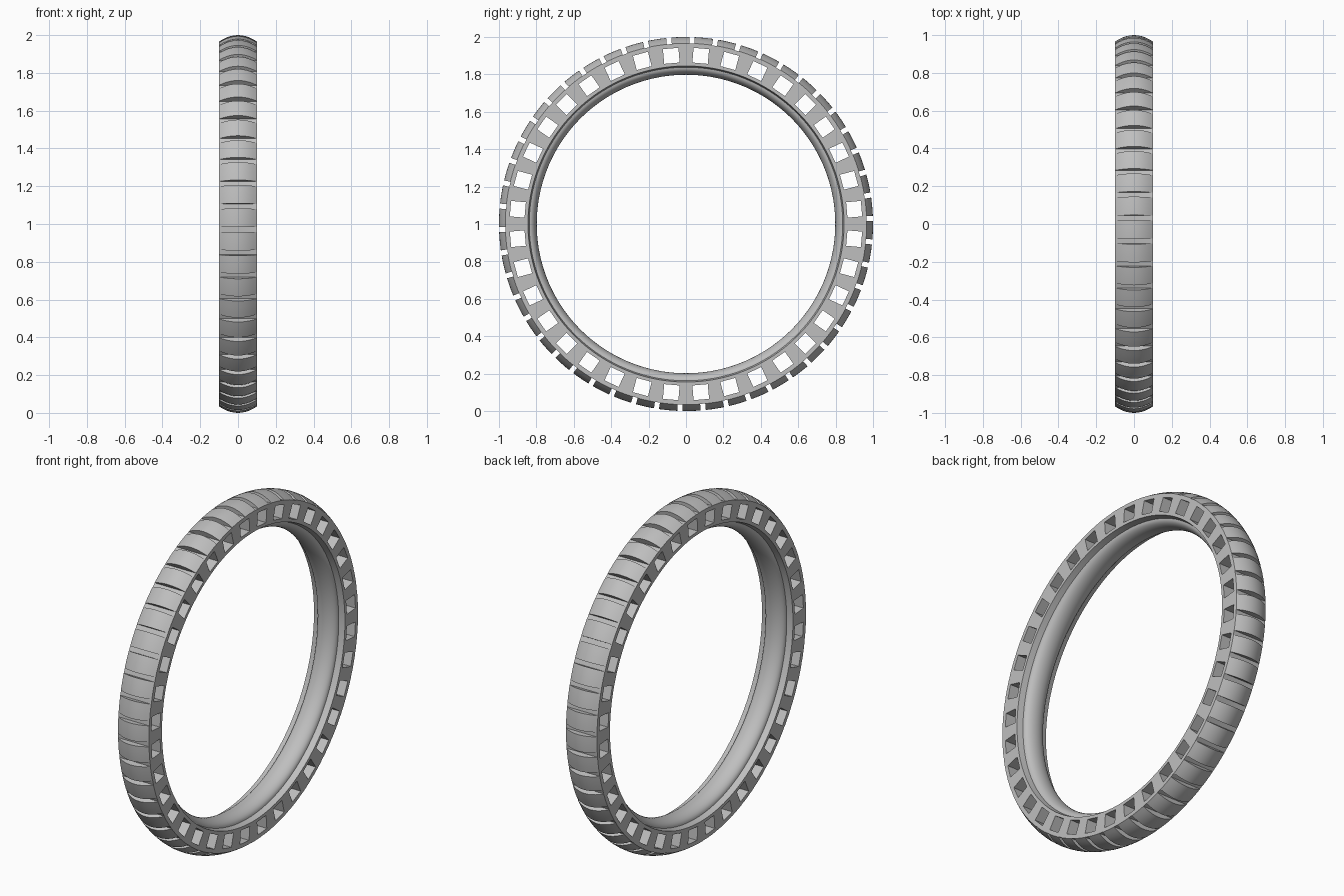
import bpy, bmesh, math
from mathutils import Matrix, Vector

cube = bpy.data.objects.get("Cube")
if cube:
    bpy.data.objects.remove(cube, do_unlink=True)

CENTRE = Vector((0, 0, 1))
HALF_W = 0.1
SEGMENTS = 180

rubber = bpy.data.materials.new("grey_rubber")
rubber.use_nodes = True
grey = (0.52, 0.52, 0.52, 1)
rubber.diffuse_color = grey
rubber.node_tree.nodes["Principled BSDF"].inputs["Base Color"].default_value = grey


def make_object(name, bm):
    bmesh.ops.recalc_face_normals(bm, faces=bm.faces)
    mesh = bpy.data.meshes.new(name)
    bm.to_mesh(mesh)
    bm.free()
    mesh.materials.append(rubber)
    obj = bpy.data.objects.new(name, mesh)
    bpy.context.collection.objects.link(obj)
    return obj


def tyre_profile():
    """Closed (x, radius) section: domed tread, flat walls, rounded inner bead."""
    steps = 10
    tread = [(HALF_W * t, 1 - 0.034 * t * t)
             for t in (-1 + 2 * i / steps for i in range(steps + 1))]
    bead = [(0.065 * math.cos(a), 0.838 - 0.04 * math.sin(a))
            for a in (math.pi * i / 14 for i in range(15))]
    return tread + [(HALF_W, 0.845)] + bead + [(-HALF_W, 0.845)]


def revolve(name, profile):
    bm = bmesh.new()
    rings = []
    for i in range(SEGMENTS):
        a = 2 * math.pi * i / SEGMENTS
        rings.append([bm.verts.new(CENTRE + Vector((x, r * math.cos(a), r * math.sin(a))))
                      for x, r in profile])
    n = len(profile)
    for i, ring in enumerate(rings):
        after = rings[(i + 1) % SEGMENTS]
        for j in range(n):
            k = (j + 1) % n
            bm.faces.new((ring[j], ring[k], after[k], after[j]))
    return make_object(name, bm)


def radial_boxes(name, count, start, r_in, r_out, width):
    """Ring of boxes running across the tyre, used as a cutter."""
    bm = bmesh.new()
    size = Matrix.Diagonal((0.4, r_out - r_in, width, 1))
    out = Matrix.Translation((0, (r_in + r_out) / 2, 0))
    for i in range(count):
        turn = Matrix.Rotation(math.radians(start + 360 * i / count), 4, 'X')
        bmesh.ops.create_cube(bm, size=1, matrix=Matrix.Translation(CENTRE) @ turn @ out @ size)
    obj = make_object(name, bm)
    obj.hide_render = True
    return obj


tyre = revolve("tyre", tyre_profile())

# Square through holes in the walls, and grooves across the tread
cutters = [radial_boxes("hole_cutter", 36, 5, 0.863, 0.942, 0.083),
           radial_boxes("groove_cutter", 50, 1.7, 0.965, 1.1, 0.027)]
for cutter in cutters:
    mod = tyre.modifiers.new(cutter.name, 'BOOLEAN')
    mod.operation = 'DIFFERENCE'
    mod.solver = 'EXACT'
    mod.object = cutter

# Bake the cuts, then drop the cutters
bpy.context.view_layer.update()
graph = bpy.context.evaluated_depsgraph_get()
cut_mesh = bpy.data.meshes.new_from_object(tyre.evaluated_get(graph))
tyre.modifiers.clear()
tyre.data = cut_mesh
for cutter in cutters:
    bpy.data.objects.remove(cutter, do_unlink=True)

bpy.ops.object.select_all(action='DESELECT')
tyre.select_set(True)
bpy.context.view_layer.objects.active = tyre
bpy.ops.object.shade_smooth_by_angle(angle=math.radians(30))
